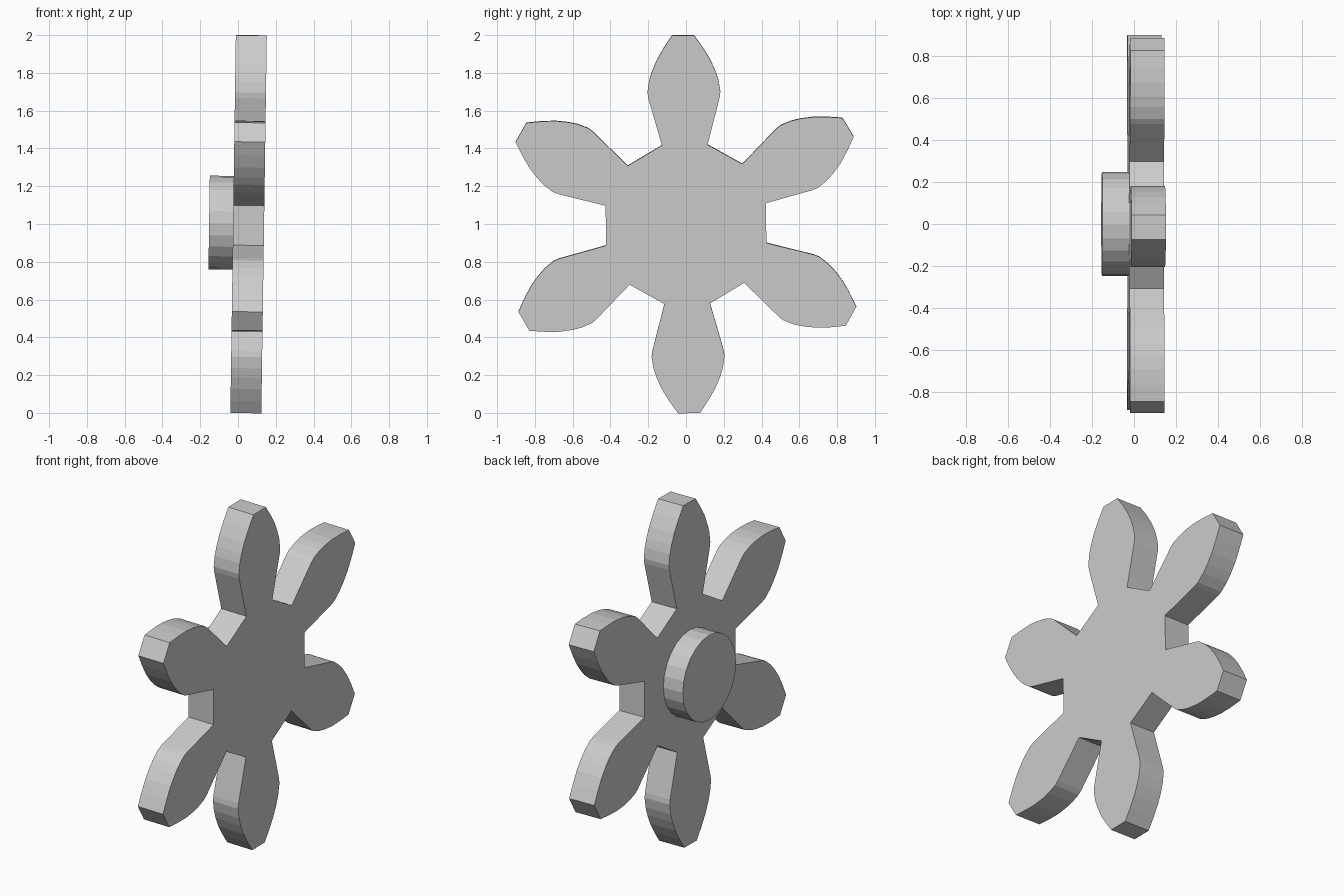
import bpy, bmesh
from math import sin, cos, pi, radians
from mathutils import Matrix

if "Cube" in bpy.data.objects:
    bpy.data.objects.remove(bpy.data.objects["Cube"])

TILT = 0.0145         # slight lean of the whole wheel about y
TWIST = radians(-0.9)  # slight spin of the wheel about its axle

# half of one tooth: (distance from axle, half width), root to tip
HALF = [(0.42, 0.121), (0.67, 0.189), (0.70, 0.193), (0.76, 0.184),
        (0.81, 0.168), (0.87, 0.142), (0.935, 0.103), (1.0, 0.058)]
TOOTH = [(r, -w) for r, w in HALF] + [(r, w) for r, w in reversed(HALF)]


def prism(name, outline, x0, x1):
    """Extrude a (y, z) outline along x and lean it into place."""
    bm = bmesh.new()
    face = bm.faces.new([bm.verts.new((x0, y, z)) for y, z in outline])
    res = bmesh.ops.extrude_face_region(bm, geom=[face], use_keep_orig=True)
    moved = [v for v in res["geom"] if isinstance(v, bmesh.types.BMVert)]
    bmesh.ops.translate(bm, verts=moved, vec=(x1 - x0, 0, 0))
    bmesh.ops.recalc_face_normals(bm, faces=bm.faces)
    bm.transform(Matrix.Translation((0, 0, 1)) @ Matrix.Rotation(TILT, 4, 'Y'))
    mesh = bpy.data.meshes.new(name)
    bm.to_mesh(mesh)
    bm.free()
    obj = bpy.data.objects.new(name, mesh)
    bpy.context.collection.objects.link(obj)
    return obj


# six-toothed wheel
outline = []
for i in range(6):
    a = i * pi / 3 + TWIST
    outline += [(r * sin(a) + w * cos(a), r * cos(a) - w * sin(a))
                for r, w in TOOTH]
prism("gear_wheel", outline, -0.026, 0.138)

# round hub on the back face
hub = [(0.248 * sin(i * pi / 12 + TWIST), 0.006 + 0.248 * cos(i * pi / 12 + TWIST))
       for i in range(24)]
prism("hub", hub, -0.153, -0.024)
